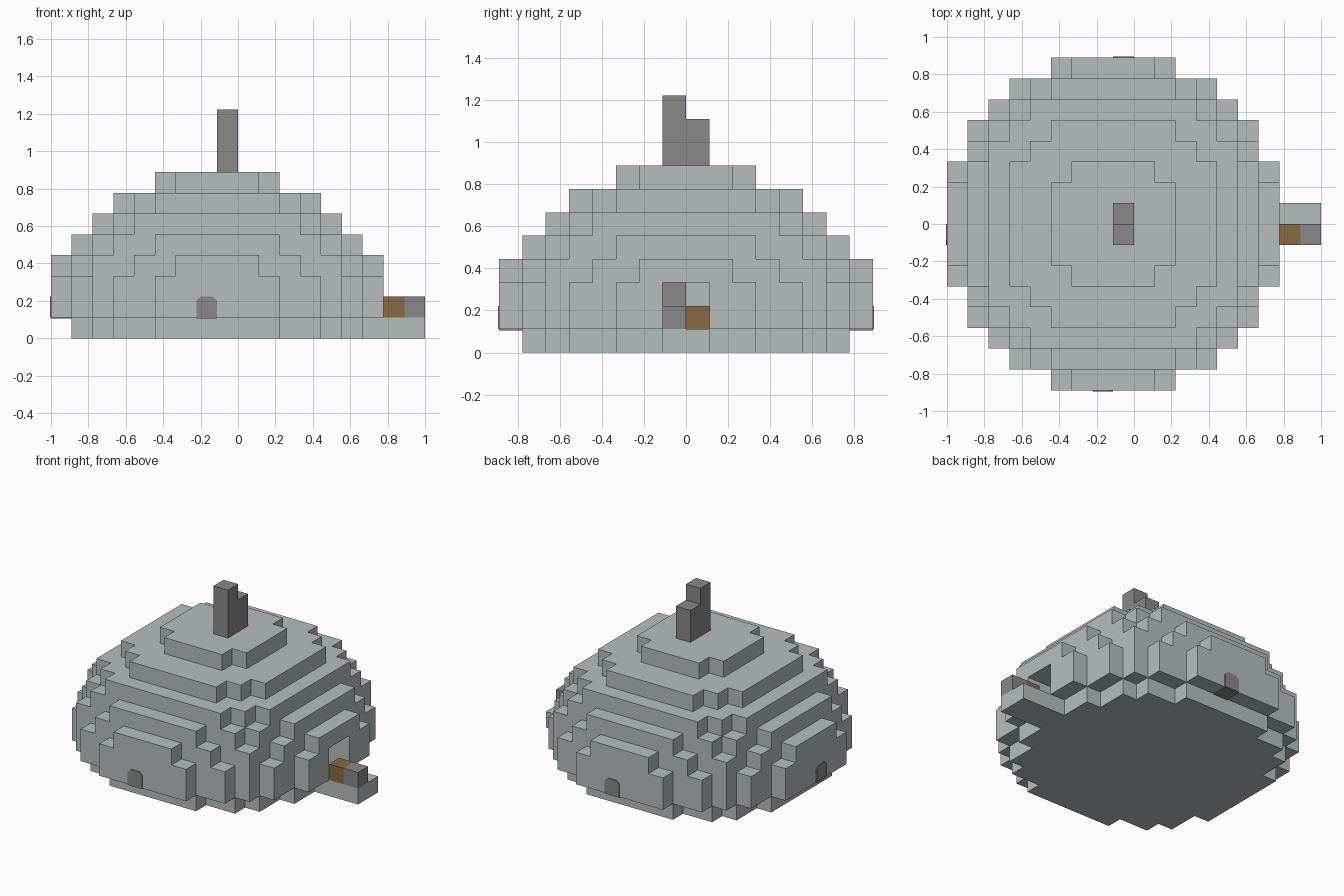
import bpy
import bmesh
from mathutils import Matrix, Vector
from math import pi

U = 1 / 9          # edge of one block
CX = -1            # dome centre in blocks
THIN = 0.05        # painted plate thickness in blocks

cube = bpy.data.objects.get("Cube")
if cube:
    bpy.data.objects.remove(cube, do_unlink=True)


def material(name, rgb):
    m = bpy.data.materials.new(name)
    m.use_nodes = True
    m.diffuse_color = (*rgb, 1)
    m.node_tree.nodes["Principled BSDF"].inputs["Base Color"].default_value = (*rgb, 1)
    return m


PALE = material("pale stone", (0.47, 0.51, 0.51))
DARK = material("dark stone", (0.25, 0.25, 0.25))
BROWN = material("brown wood", (0.25, 0.145, 0.055))


def prism(name, outline, height, mat, matrix):
    """Extrude a flat outline upwards, then place it (all in blocks)."""
    bm = bmesh.new()
    face = bm.faces.new([bm.verts.new((x, y, 0)) for x, y in outline])
    top = bmesh.ops.extrude_face_region(bm, geom=[face])["geom"]
    bmesh.ops.translate(bm, vec=(0, 0, height),
                        verts=[v for v in top if isinstance(v, bmesh.types.BMVert)])
    bmesh.ops.recalc_face_normals(bm, faces=bm.faces)
    bm.transform(Matrix.Scale(U, 4) @ matrix)
    mesh = bpy.data.meshes.new(name)
    bm.to_mesh(mesh)
    bm.free()
    mesh.materials.append(mat)
    ob = bpy.data.objects.new(name, mesh)
    bpy.context.collection.objects.link(ob)
    return ob


def block(name, lo, hi, mat):
    (x0, y0, z0), (x1, y1, z1) = lo, hi
    return prism(name, [(x0, y0), (x1, y0), (x1, y1), (x0, y1)], z1 - z0, mat,
                 Matrix.Translation((0, 0, z0)))


def stepped_outline(halves, doorway):
    """Stepped round outline from half widths of the rows, middle row first."""
    quarter = []
    for i, h in enumerate(halves):
        for p in ((h, i), (h, i + 1)):
            # drop points lying on a straight run
            if len(quarter) > 1 and quarter[-1][0] == quarter[-2][0] == p[0]:
                quarter.pop()
            if not quarter or quarter[-1] != p:
                quarter.append(p)
    quarter = quarter[1:]
    right = [(x, -y) for x, y in reversed(quarter)]
    if doorway:
        edge, deep = halves[0], halves[0] - 3
        right += [(edge, -1), (deep, -1), (deep, 1), (edge, 1)]
    right += quarter
    left = [(-x, y) for x, y in reversed(quarter)] + [(-x, -y) for x, y in quarter]
    return right + left


# Dome courses from the ground up
belly = [8, 8, 8, 7, 7, 6, 5, 3]
neck = [7, 7, 7, 6, 6, 5, 3]
courses = [neck, belly, belly,
           [8, 8, 7, 7, 6, 6, 4, 2],
           neck,
           [6, 6, 6, 6, 5, 4],
           [5, 5, 5, 4, 3],
           [3, 3, 2]]
for z, halves in enumerate(courses):
    prism(f"dome_course_{z + 1}", stepped_outline(halves, z in (1, 2)), 1, PALE,
          Matrix.Translation((CX, 0, z)))

# Chimney
block("chimney_low", (-1, 0, 8), (0, 1, 10), DARK)
block("chimney_tall", (-1, -1, 8), (0, 0, 11), DARK)

# Porch and the blocks on it
block("porch", (6, -1, 0), (9, 1, 1), PALE)
block("porch_plank", (7, -1, 1), (8, 0, 2), BROWN)
block("porch_stone", (8, -1, 1), (9, 0, 2), DARK)

# Blocks standing at the back of the doorway
block("doorway_stone", (4, -1, 1), (4.5, 0, 3), DARK)
block("doorway_plank", (4, 0, 1), (4.5, 1, 2), BROWN)

# Small arched openings on the front, back and -x sides
arch = [(-1, 0), (0, 0), (0, 0.8), (-0.2, 1), (-0.8, 1), (-1, 0.8)]
upright = Matrix.Rotation(pi / 2, 4, 'X')
for side, turn in (("front", 0), ("back", pi), ("side", -pi / 2)):
    place = Matrix.Translation((CX, 0, 1)) @ Matrix.Rotation(turn, 4, 'Z')
    shift = 1 if side == "side" else 0
    prism(f"arch_{side}", arch, THIN, DARK,
          place @ Matrix.Translation(Vector((shift, -8, 0))) @ upright)
    sill = [(shift - 1, -8), (shift, -8), (shift, -7), (shift - 1, -7)]
    prism(f"arch_sill_{side}", sill, THIN, DARK,
          place @ Matrix.Translation((0, 0, -THIN)))
